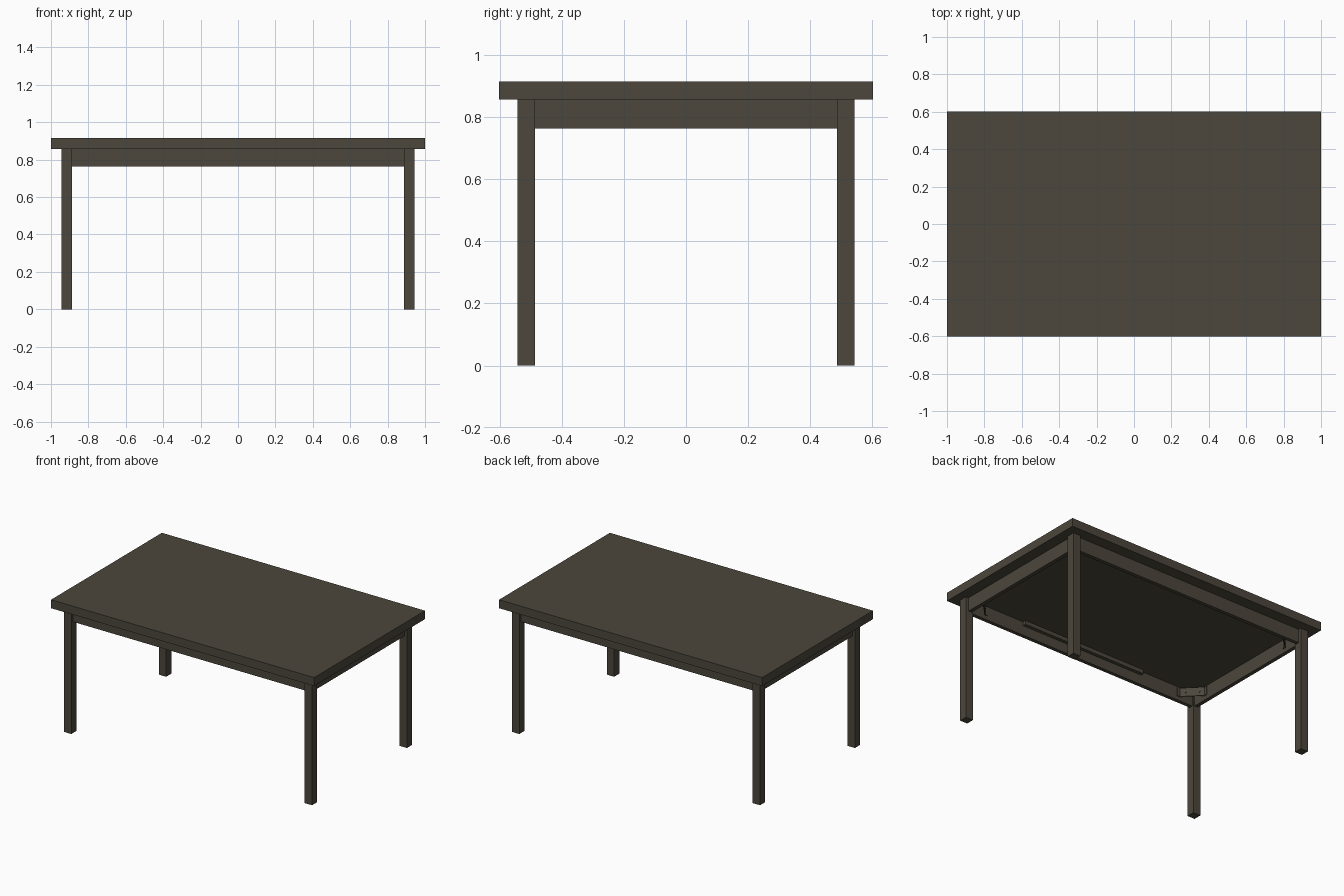
import bpy, bmesh, math
from mathutils import Vector

if "Cube" in bpy.data.objects:
    bpy.data.objects.remove(bpy.data.objects["Cube"])

wood = bpy.data.materials.new("dark_wood")
wood.diffuse_color = (0.072, 0.063, 0.045, 1)
wood.use_nodes = True
wood.node_tree.nodes["Principled BSDF"].inputs["Base Color"].default_value = wood.diffuse_color


def finish(bm, name):
    bmesh.ops.recalc_face_normals(bm, faces=bm.faces)
    mesh = bpy.data.meshes.new(name)
    bm.to_mesh(mesh)
    bm.free()
    mesh.materials.append(wood)
    ob = bpy.data.objects.new(name, mesh)
    bpy.context.collection.objects.link(ob)
    return ob


def box(name, x, y, z):
    bm = bmesh.new()
    bmesh.ops.create_cube(bm, size=1)
    for v in bm.verts:
        for i, (lo, hi) in enumerate((x, y, z)):
            v.co[i] = hi if v.co[i] > 0 else lo
    return finish(bm, name)


def corner_bracket(name, sx, sy):
    """Bent plate across a corner, with flanges along both aprons."""
    bm = bmesh.new()
    path = [(0.765, 0.497), (0.785, 0.497), (0.895, 0.387), (0.895, 0.367)]
    inner = [(0.765, 0.492), (0.783, 0.492), (0.890, 0.385), (0.890, 0.367)]
    outline = path + inner[::-1]
    base = bm.faces.new([bm.verts.new((x * sx, y * sy, 0.79)) for x, y in outline])
    ext = bmesh.ops.extrude_face_region(bm, geom=[base])
    top = [g for g in ext["geom"] if isinstance(g, bmesh.types.BMVert)]
    bmesh.ops.translate(bm, verts=top, vec=(0, 0, 0.06))
    return finish(bm, name)


def bolt(name, sx, sy, offset):
    """Bolt head on the diagonal face of a bracket."""
    bm = bmesh.new()
    bmesh.ops.create_cone(bm, cap_ends=True, segments=8, radius1=0.007,
                          radius2=0.007, depth=0.012)
    ob = finish(bm, name)
    ob.location = ((0.8375 + offset) * sx, (0.4375 - offset) * sy, 0.82)
    ob.rotation_euler = Vector((sx, sy, 0)).to_track_quat('Z', 'Y').to_euler()
    return ob


# Table top
box("table_top", (-1, 1), (-0.602, 0.602), (0.857, 0.915))

# Legs, brackets and bolts at each corner
for sx, side in ((-1, "left"), (1, "right")):
    for sy, end in ((-1, "front"), (1, "back")):
        tag = end + "_" + side
        box(tag + "_leg", sorted((0.887 * sx, 0.943 * sx)),
            sorted((0.487 * sy, 0.543 * sy)), (0, 0.857))
        corner_bracket(tag + "_bracket", sx, sy)
        for k, off in enumerate((-0.03, 0.03)):
            bolt(f"{tag}_bolt_{k + 1}", sx, sy, off)

# Long aprons with a cleat on the inside
for sy, end in ((-1, "front"), (1, "back")):
    box(end + "_apron", (-0.887, 0.887), sorted((0.498 * sy, 0.523 * sy)), (0.763, 0.857))
    box(end + "_cleat", (-0.475, 0.475), sorted((0.475 * sy, 0.498 * sy)), (0.83, 0.857))

# Short aprons
for sx, side in ((-1, "left"), (1, "right")):
    box(side + "_apron", sorted((0.897 * sx, 0.923 * sx)), (-0.487, 0.487), (0.763, 0.857))
